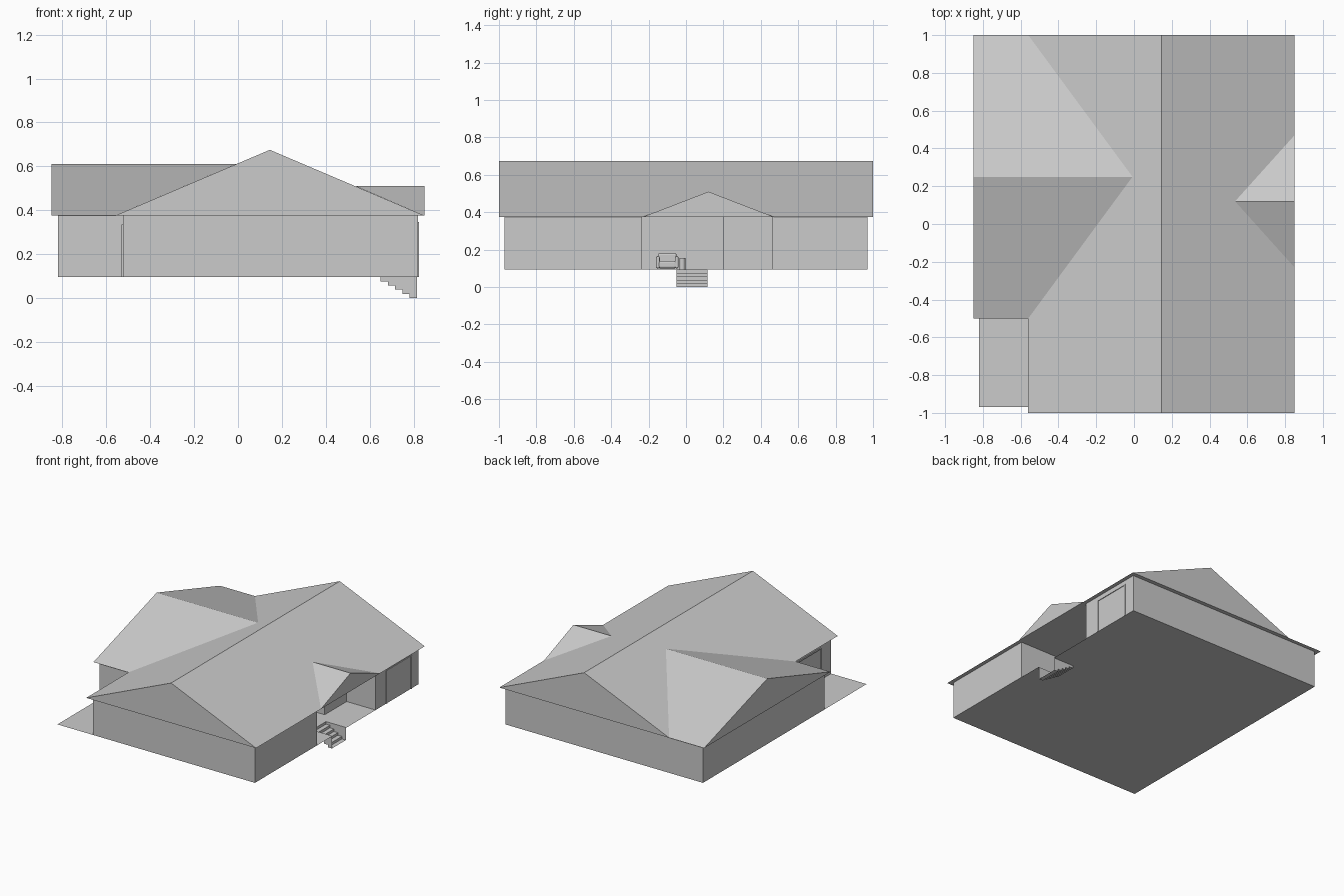
import bpy

if "Cube" in bpy.data.objects:
    bpy.data.objects.remove(bpy.data.objects["Cube"])

FLOOR, EAVE = 0.095, 0.375


def make(name, verts, faces):
    me = bpy.data.meshes.new(name)
    me.from_pydata(verts, [], faces)
    me.update()
    ob = bpy.data.objects.new(name, me)
    bpy.context.collection.objects.link(ob)
    return ob


def box(name, lo, hi, bevel=0):
    v = [(x, y, z) for x in (lo[0], hi[0]) for y in (lo[1], hi[1]) for z in (lo[2], hi[2])]
    f = [(0, 1, 3, 2), (4, 6, 7, 5), (0, 4, 5, 1), (2, 3, 7, 6), (0, 2, 6, 4), (1, 5, 7, 3)]
    ob = make(name, v, f)
    if bevel:
        m = ob.modifiers.new("round", 'BEVEL')
        m.width, m.segments = bevel, 4
    return ob


def frame(name, x, out, y0, y1, z0, z1, t=0.008, sill=False):
    """Thin trim standing off a wall that faces along x."""
    a, b = sorted((x, x + out))
    box(name + "_left", (a, y0, z0), (b, y0 + t, z1))
    box(name + "_right", (a, y1 - t, z0), (b, y1, z1))
    box(name + "_head", (a, y0 + t, z1 - t), (b, y1 - t, z1))
    if sill:
        box(name + "_sill", (a, y0 + t, z0), (b, y1 - t, z0 + t))


# Outer walls, with the recessed porch on the right and the patio corner on the left
plan = [(-.525, -.97), (.82, -.97), (.82, -.235), (.42, -.235), (.42, .2), (.58, .2),
        (.58, .46), (.82, .46), (.82, .97), (-.82, .97), (-.82, -.47), (-.525, -.47)]
n = len(plan)
make("walls", [(x, y, z) for z in (FLOOR, EAVE) for x, y in plan],
     [(i, (i + 1) % n, n + (i + 1) % n, n + i) for i in range(n)])

# Floor sheet with a notch for the steps
outline = [(-.82, -.97), (.82, -.97), (.82, -.05), (.65, -.05),
           (.65, .115), (.82, .115), (.82, .97), (-.82, .97)]
make("floor", [(x, y, FLOOR) for x, y in outline], [tuple(range(8))])

# Main roof: closed gable prism along y
ridge = 0.145
make("main_roof",
     [(x, y, z) for y in (-1, 1) for x, z in ((-.56, EAVE), (.85, EAVE), (ridge, .675))],
     [(0, 1, 2), (5, 4, 3), (1, 4, 5, 2), (3, 0, 2, 5), (0, 3, 4, 1)])

# Left wing roof, dying into the main slope along its valleys
make("wing_roof",
     [(-.85, -.5, EAVE), (-.85, 1, EAVE), (-.85, .25, .61),
      (-.56, -.5, EAVE), (-.56, 1, EAVE), (-.008, .25, .61)],
     [(0, 2, 1), (0, 3, 5, 2), (1, 2, 5, 4), (0, 1, 4, 3)])

# Small porch gable
make("porch_roof",
     [(.85, -.23, EAVE), (.85, .47, EAVE), (.85, .12, .51), (.535, .12, .51)],
     [(0, 1, 2), (0, 2, 3), (1, 3, 2)])

# Entry steps with side walls
profile = [(.815, FLOOR), (.65, FLOOR)]
for i in range(5):
    z = FLOOR * (1 - (i + 1) / 5)
    profile += [(.65 + .033 * i, z), (.65 + .033 * (i + 1), z)]
k = len(profile)
make("entry_steps", [(x, y, z) for y in (-.05, .115) for x, z in profile],
     [tuple(range(k)), tuple(range(2 * k - 1, k - 1, -1))] +
     [(i, i + 1, k + i + 1, k + i) for i in range(1, k - 1)])

# Door and window trim
frame("front_door", .42, .008, -.16, -.04, FLOOR, .335)
frame("porch_window", .42, .008, .035, .115, .235, .33, sill=True)
frame("garage_door", .82, .005, .585, .885, FLOOR, .345)
frame("patio_door", -.525, -.006, -.85, -.55, FLOOR, .335)

# Porch chair and side table
box("chair_seat", (.46, -.15, .10), (.55, -.05, .14), .012)
box("chair_back", (.44, -.15, .10), (.465, -.05, .18), .01)
for name, y in (("chair_arm_left", -.16), ("chair_arm_right", -.06)):
    box(name, (.45, y, .10), (.55, y + .02, .165), .008)
bpy.ops.mesh.primitive_cylinder_add(vertices=24, radius=.016, depth=.06, location=(.5, -.02, FLOOR + .03))
bpy.context.object.name = "side_table"
bpy.ops.object.shade_smooth_by_angle()
